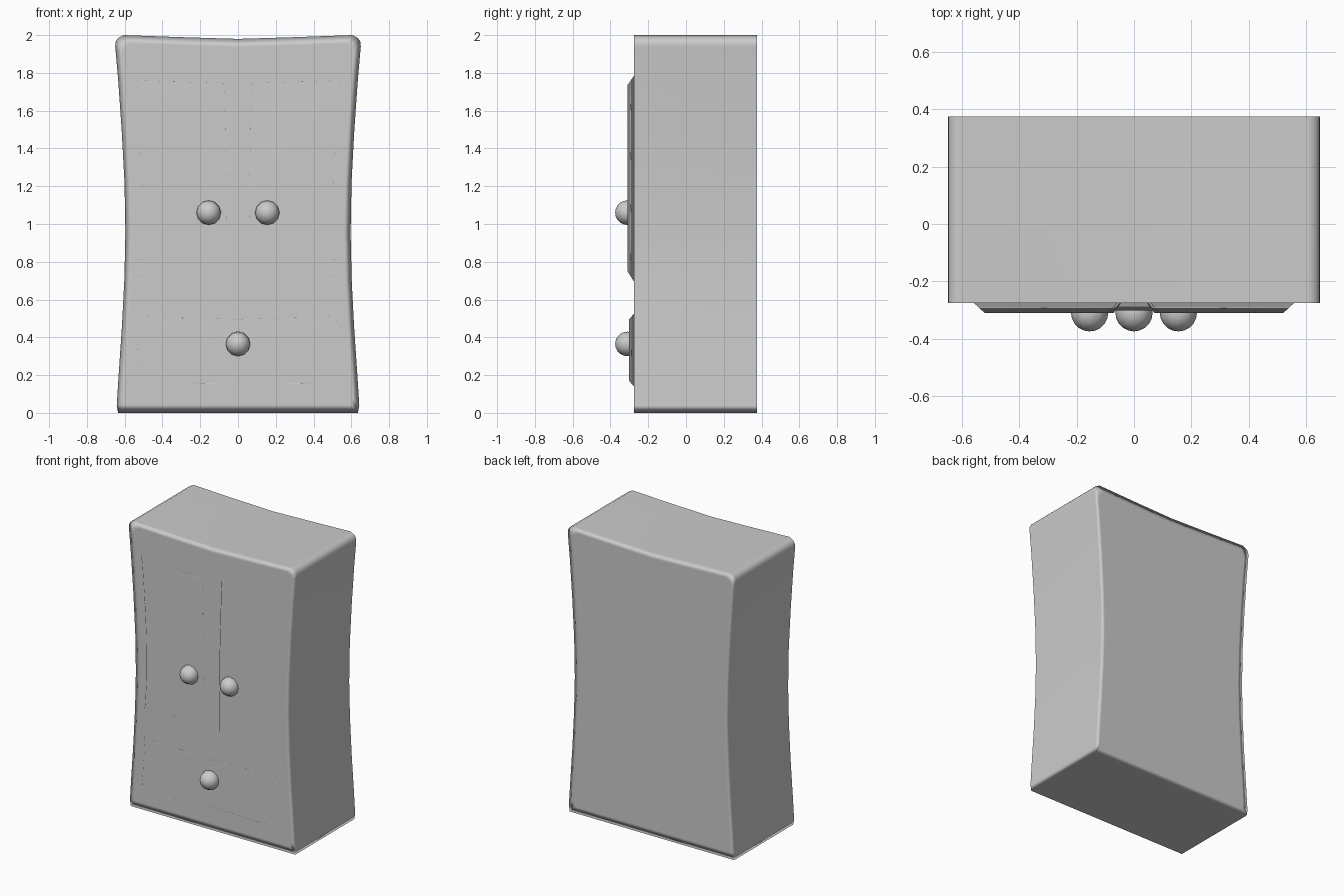
import bpy, bmesh, math
from mathutils import Matrix

if "Cube" in bpy.data.objects:
    bpy.data.objects.remove(bpy.data.objects["Cube"])

FRONT, BACK = -0.275, 0.375


def finish(name, bm):
    bmesh.ops.recalc_face_normals(bm, faces=bm.faces[:])
    for f in bm.faces:
        f.smooth = True
    me = bpy.data.meshes.new(name)
    bm.to_mesh(me)
    bm.free()
    ob = bpy.data.objects.new(name, me)
    bpy.context.collection.objects.link(ob)
    return ob


def weighted(ob):
    mod = ob.modifiers.new("weighted", 'WEIGHTED_NORMAL')
    mod.weight = 80


def bridge(bm, a, b):
    for i in range(len(a)):
        j = (i + 1) % len(a)
        bm.faces.new((a[i], a[j], b[j], b[i]))


# Body: waisted outline extruded front to back, with a thin rim on both faces
right = [(0.635, 0), (0.642, 0.04), (0.632, 0.2), (0.615, 0.45), (0.602, 0.7),
         (0.596, 0.95), (0.601, 1.22), (0.616, 1.5), (0.635, 1.77),
         (0.65, 1.94), (0.648, 1.965), (0.635, 1.985), (0.605, 2.0),
         (0.3, 1.989)]
outline = right + [(0, 1.98)] + [(-x, z) for x, z in reversed(right)]
bm = bmesh.new()
front = [bm.verts.new((x, FRONT, z)) for x, z in outline]
back = [bm.verts.new((x, BACK, z)) for x, z in outline]
bridge(bm, front, back)
caps = [bm.faces.new(front), bm.faces.new(back)]
for ring, cap in ((front, caps[0]), (back, caps[1])):
    bm.faces.remove(cap)
    y = ring[0].co.y
    inner = [bm.verts.new((v.co.x * 0.94, y, 1 + (v.co.z - 1) * 0.955)) for v in ring]
    bridge(bm, ring, inner)
    bm.faces.new(inner)
weighted(finish("cabinet_body", bm))


# Raised panel: base outline on the front face, smaller flat outline in front
def panel(name, base, flat, y, mirror=1):
    bm = bmesh.new()
    a = [bm.verts.new((mirror * x, FRONT, z)) for x, z in base]
    b = [bm.verts.new((mirror * x, y, z)) for x, z in flat]
    bridge(bm, a, b)
    bm.faces.new(b)
    bm.faces.new(a)
    weighted(finish(name, bm))


door_base = [(0.045, 0.695), (0.535, 0.695), (0.521, 0.95), (0.524, 1.22),
             (0.54, 1.5), (0.56, 1.785), (0.06, 1.77), (0.048, 1.2)]
door_flat = [(0.07, 0.75), (0.5, 0.75), (0.488, 0.95), (0.49, 1.22),
             (0.504, 1.5), (0.522, 1.735), (0.088, 1.72), (0.074, 1.2)]
for side, s in (("left", -1), ("right", 1)):
    panel(side + "_door", door_base, door_flat, -0.31, s)

panel("drawer_front",
      [(-0.56, 0.14), (0, 0.145), (0.56, 0.14), (0.535, 0.525), (0, 0.51), (-0.535, 0.525)],
      [(-0.53, 0.17), (0, 0.172), (0.53, 0.17), (0.507, 0.495), (0, 0.48), (-0.507, 0.495)],
      -0.302)

# Round knobs
for name, x, z in (("left_door_knob", -0.155, 1.06), ("right_door_knob", 0.155, 1.06),
                   ("drawer_knob", 0, 0.365)):
    bm = bmesh.new()
    bmesh.ops.create_uvsphere(
        bm, u_segments=12, v_segments=10, radius=0.065,
        matrix=Matrix.Translation((x, -0.31, z)) @ Matrix.Rotation(math.pi / 2, 4, 'X'))
    finish(name, bm)
